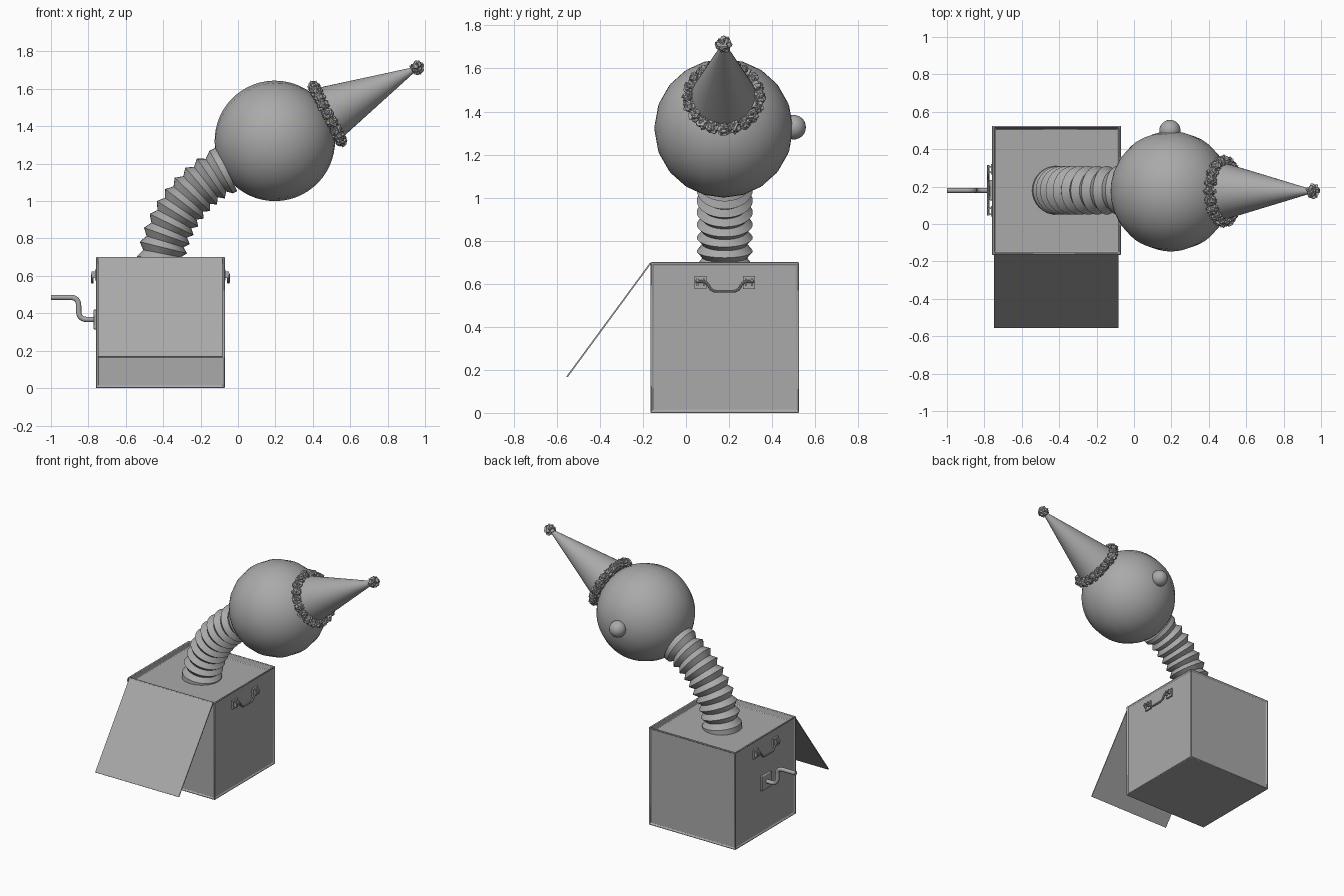
import bpy, bmesh, math, random
from mathutils import Vector, Matrix, Quaternion

random.seed(4)
old = bpy.data.objects.get("Cube")
if old:
    bpy.data.objects.remove(old)

grey = bpy.data.materials.new("mid_grey")
grey.use_nodes = True
GREY = (0.4, 0.4, 0.4, 1)
grey.diffuse_color = GREY
grey.node_tree.nodes["Principled BSDF"].inputs["Base Color"].default_value = GREY

BOX = Vector((-0.415, 0.18, 0.35))
HALF = 0.345
HEAD = Vector((0.197, 0.175, 1.322))
HEAD_R = 0.322
AXIS = Vector((0.89, 0, 0.456)).normalized()
TILT = Vector((0, 0, 1)).rotation_difference(AXIS).to_matrix().to_4x4()


def finish(name, bm, smooth=True):
    bmesh.ops.recalc_face_normals(bm, faces=bm.faces)
    mesh = bpy.data.meshes.new(name)
    bm.to_mesh(mesh)
    bm.free()
    mesh.materials.append(grey)
    ob = bpy.data.objects.new(name, mesh)
    bpy.context.collection.objects.link(ob)
    if smooth:
        bpy.ops.object.select_all(action='DESELECT')
        ob.select_set(True)
        bpy.context.view_layer.objects.active = ob
        bpy.ops.object.shade_smooth_by_angle(angle=math.radians(35))
    return ob


def bevel(ob, width, segments=2):
    mod = ob.modifiers.new("soft_edges", 'BEVEL')
    mod.width, mod.segments = width, segments


def add_block(bm, centre, size, rot=Matrix()):
    mat = Matrix.Translation(centre) @ rot @ Matrix.Diagonal((*size, 1))
    bmesh.ops.create_cube(bm, size=1, matrix=mat)


def skin(bm, rings, capped=True):
    # Join successive rings of points into a tube
    loops = [[bm.verts.new(p) for p in ring] for ring in rings]
    n = len(loops[0])
    for a, b in zip(loops, loops[1:]):
        for i in range(n):
            j = (i + 1) % n
            bm.faces.new((a[i], a[j], b[j], b[i]))
    if capped:
        bm.faces.new(loops[0])
        bm.faces.new(loops[-1])


def ring(centre, direction, radius, n):
    rot = Vector((0, 0, 1)).rotation_difference(direction)
    angles = [math.tau * i / n for i in range(n)]
    return [centre + rot @ Vector((radius * math.cos(a), radius * math.sin(a), 0)) for a in angles]


def rounded_path(points, radius, steps=6):
    # Replace each inner corner by a smooth bend
    pts = [Vector(p) for p in points]
    out = [pts[0]]
    for a, b, c in zip(pts, pts[1:], pts[2:]):
        p, q = b + (a - b).normalized() * radius, b + (c - b).normalized() * radius
        for i in range(steps + 1):
            t = i / steps
            out.append(p * (1 - t) ** 2 + b * 2 * t * (1 - t) + q * t * t)
    return out + [pts[-1]]


def add_rod(bm, path, radius, n=12):
    rings = []
    for i, p in enumerate(path):
        d = path[min(i + 1, len(path) - 1)] - path[max(i - 1, 0)]
        rings.append(ring(p, d.normalized(), radius, n))
    skin(bm, rings)


# Box with raised rims: shallow panels on the sides, deeper tray on top
bm = bmesh.new()
add_block(bm, BOX, (2 * HALF, 2 * HALF, 0.7))
bm.normal_update()
for face in list(bm.faces):
    if face.normal.z < -0.5:
        continue
    on_top = face.normal.z > 0.5
    bmesh.ops.inset_region(bm, faces=[face], thickness=0.014)
    bmesh.ops.inset_region(bm, faces=[face], thickness=0.01 if on_top else 0.002,
                           depth=-0.037 if on_top else -0.008)
bevel(finish("box", bm), 0.005)

# Open lid hanging from the front top edge
bm = bmesh.new()
top, low = Vector((BOX.x, -0.165, 0.695)), Vector((BOX.x, -0.553, 0.167))
slope = low - top
lean = Matrix.Rotation(math.atan2(slope.z, slope.y), 4, 'X')
add_block(bm, (top + low) / 2, (0.665, slope.length, 0.007), lean)
finish("lid", bm, False)

# Bellows bending from the tray up to the head
bm = bmesh.new()
BEND, START, FOLDS = 0.635, math.radians(5), 10
rings = []
for i in range(2 * FOLDS + 1):
    a = START + math.radians(59) * i / (2 * FOLDS)
    pos = Vector((BOX.x + BEND * (math.cos(START) - math.cos(a)), BOX.y,
                  0.655 + BEND * (math.sin(a) - math.sin(START))))
    rad = 0.13 if i % 2 else 0.103
    if i in (0, 2 * FOLDS):
        rad = 0.13
    rings.append(ring(pos, Vector((math.sin(a), 0, math.cos(a))), rad, 32))
skin(bm, rings)
finish("bellows", bm)

# Head and nose
bm = bmesh.new()
bmesh.ops.create_uvsphere(bm, u_segments=20, v_segments=28, radius=HEAD_R,
                          matrix=Matrix.Translation(HEAD) @ TILT)
finish("head", bm)
bm = bmesh.new()
bmesh.ops.create_uvsphere(bm, u_segments=20, v_segments=14, radius=0.057,
                          matrix=Matrix.Translation((HEAD.x - 0.005, 0.5, 1.327)))
finish("nose", bm)

# Pointed hat
brim = HEAD + AXIS * 0.295
tip = HEAD + AXIS * 0.855
bm = bmesh.new()
skin(bm, [ring(brim, AXIS, 0.158, 40), ring(tip, AXIS, 0.008, 40)])
finish("hat", bm)


def add_tuft(bm, centre, radius):
    new = bmesh.ops.create_icosphere(bm, subdivisions=3, radius=1)["verts"]
    for v in new:
        v.co = centre + v.co * radius * random.uniform(0.65, 1.1)


# Crumpled trim around the brim and pompom on the tip
bm = bmesh.new()
for p in ring(brim + AXIS * 0.022, AXIS, 0.162, 20):
    add_tuft(bm, p, 0.034)
finish("hat_trim", bm, False)
bm = bmesh.new()
add_tuft(bm, tip, 0.04)
finish("hat_pompom", bm, False)

# Carrying handles on both sides
for side, name in ((-1, "right_handle"), (1, "left_handle")):
    wall = BOX.x + side * (HALF - 0.008)
    bm = bmesh.new()
    for end in (-1, 1):
        y = BOX.y + end * 0.112
        add_block(bm, (wall + side * 0.006, y, 0.605), (0.012, 0.056, 0.06))
        for lug in (-1, 1):
            add_block(bm, (wall + side * 0.018, y + lug * 0.015, 0.607), (0.024, 0.008, 0.034))
    x = wall + side * 0.027
    sag = [(x, BOX.y - 0.135, 0.61), (x, BOX.y - 0.085, 0.61), (x, BOX.y - 0.06, 0.565),
           (x, BOX.y + 0.06, 0.565), (x, BOX.y + 0.085, 0.61), (x, BOX.y + 0.135, 0.61)]
    add_rod(bm, rounded_path(sag, 0.022), 0.007, 10)
    finish(name, bm)

# Crank with its mounting plate
bm = bmesh.new()
add_block(bm, (BOX.x - HALF - 0.003, BOX.y, 0.367), (0.018, 0.11, 0.105))
bevel(finish("crank_plate", bm), 0.004)
bm = bmesh.new()
bend = [(-0.75, BOX.y, 0.367), (-0.852, BOX.y, 0.367), (-0.852, BOX.y, 0.485), (-1.0, BOX.y, 0.485)]
add_rod(bm, rounded_path(bend, 0.045), 0.014, 14)
finish("crank", bm)
